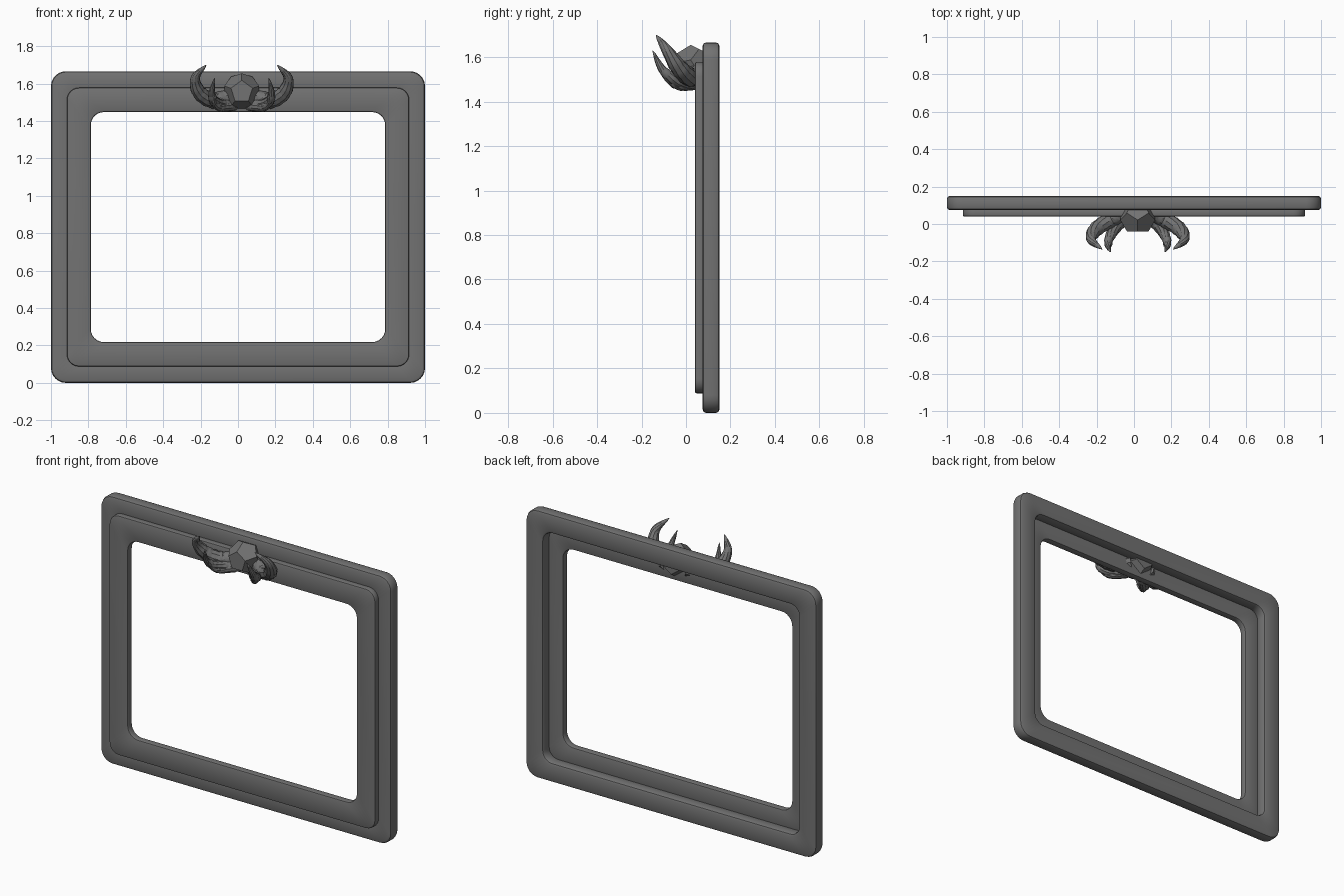
import bpy, bmesh, math
from mathutils import Vector, Matrix

if "Cube" in bpy.data.objects:
    bpy.data.objects.remove(bpy.data.objects["Cube"], do_unlink=True)

GREY = (0.17, 0.17, 0.17, 1)
mat = bpy.data.materials.new("dark grey")
mat.use_nodes = True
mat.diffuse_color = GREY
mat.node_tree.nodes["Principled BSDF"].inputs["Base Color"].default_value = GREY

MID_Z = 0.833      # height of the frame centre
GEM_X = 0.02       # centre line of the ornament


def finish(bm, name, smooth=None):
    bmesh.ops.recalc_face_normals(bm, faces=bm.faces)
    mesh = bpy.data.meshes.new(name)
    bm.to_mesh(mesh)
    bm.free()
    mesh.materials.append(mat)
    obj = bpy.data.objects.new(name, mesh)
    bpy.context.collection.objects.link(obj)
    if smooth:
        bpy.ops.object.select_all(action='DESELECT')
        obj.select_set(True)
        bpy.context.view_layer.objects.active = obj
        bpy.ops.object.shade_smooth_by_angle(angle=math.radians(smooth))
    return obj


def skin(bm, loops, closed):
    """Join equal vertex loops with quads."""
    rings = [[bm.verts.new(p) for p in loop] for loop in loops]
    pairs = list(zip(rings, rings[1:]))
    if closed:
        pairs.append((rings[-1], rings[0]))
    for a, b in pairs:
        for i in range(len(a)):
            j = (i + 1) % len(a)
            bm.faces.new((a[i], a[j], b[j], b[i]))
    return rings


def rounded_rect(hx, hz, r, y, steps=6):
    pts = []
    for k, (sx, sz) in enumerate(((1, 1), (-1, 1), (-1, -1), (1, -1))):
        for s in range(steps + 1):
            a = math.pi / 2 * (k + s / steps)
            pts.append(Vector((sx * (hx - r) + r * math.cos(a), y,
                               MID_Z + sz * (hz - r) + r * math.sin(a))))
    return pts


def frame(name, outer, inner, y0, y1, bevel):
    """Rectangular ring with softened edges; outer and inner are (hx, hz, r)."""
    def grow(rect, d):
        return rect[0] + d, rect[1] + d, rect[2] + d
    b, c = bevel, bevel * 0.3
    corner = ((0, b), (c, c), (b, 0))
    section = [(outer, -i, y0 + d) for i, d in corner]
    section += [(inner, i, y0 + d) for i, d in reversed(corner)]
    section += [(inner, i, y1 - d) for i, d in corner]
    section += [(outer, -i, y1 - d) for i, d in reversed(corner)]
    bm = bmesh.new()
    skin(bm, [rounded_rect(*grow(rect, g), y) for rect, g, y in section], True)
    return finish(bm, name, 40)


# Back frame with its wide recess, and the thinner front frame
frame("outer_frame", (1.0, MID_Z, 0.08), (0.88, 0.713, 0.06), 0.075, 0.15, 0.015)
frame("front_frame", (0.915, 0.745, 0.065), (0.787, 0.615, 0.07), 0.04, 0.085, 0.008)

# Twelve-sided gem: dual of an icosahedron, one face turned to the front
bm = bmesh.new()
bmesh.ops.create_icosphere(bm, subdivisions=1, radius=1)
corners = [f.calc_center_median().normalized() for f in bm.faces]
bm.free()
bm = bmesh.new()
for p in corners:
    bm.verts.new(p)
bmesh.ops.convex_hull(bm, input=bm.verts)
bmesh.ops.dissolve_limit(bm, angle_limit=0.05, verts=bm.verts, edges=bm.edges)
bm.faces.ensure_lookup_table()
face = bm.faces[0]
n = face.calc_center_median().normalized()
up = (face.verts[0].co - face.calc_center_median()).normalized()
turn = Matrix((-n.cross(up), -n, up)).to_4x4()
bmesh.ops.transform(bm, verts=bm.verts,
                    matrix=Matrix.Translation((GEM_X, 0.04, 1.557)) @ Matrix.Scale(0.1, 4) @ turn)
finish(bm, "gem")


def spline(points, t):
    """Catmull-Rom position along the points, t from 0 to 1."""
    p = [points[0] * 2 - points[1], *points, points[-1] * 2 - points[-2]]
    u = t * (len(points) - 1)
    i = min(int(u), len(points) - 2)
    u -= i
    a, b, c, d = p[i:i + 4]
    return 0.5 * (2 * b + (c - a) * u + (2 * a - 5 * b + 4 * c - d) * u ** 2
                  + (3 * b - a - 3 * c + d) * u ** 3)


def horn(name, path, radius, ridges, side, steps=28, sides=10):
    """Curved, ridged claw that tapers to a point."""
    pts = [Vector((GEM_X + side * x, y, z)) for x, y, z in path]
    loops = []
    for s in range(steps + 1):
        t = s / steps
        here = spline(pts, t)
        along = (spline(pts, min(t + 0.02, 1)) - spline(pts, max(t - 0.02, 0))).normalized()
        u = along.cross(Vector((0.3 * side, 1, 0))).normalized()
        v = along.cross(u)
        r = radius * (0.75 + 0.9 * t) * (1 - t) ** 0.8 + 0.001
        r *= 1 + 0.12 * (1 - (t * ridges) % 1) * (t < 0.65)
        loops.append([here + r * (u * math.cos(a) + v * math.sin(a))
                      for a in (2 * math.pi * k / sides for k in range(sides))])
    bm = bmesh.new()
    rings = skin(bm, loops, False)
    bm.faces.new(rings[0])
    bm.faces.new(rings[-1])
    finish(bm, name, 35)


# Pairs of horns either side of the gem
BIG = [(0.07, 0.06, 1.53), (0.15, 0.02, 1.51), (0.225, -0.03, 1.55),
       (0.248, -0.085, 1.63), (0.19, -0.135, 1.70)]
SMALL = [(0.06, 0.05, 1.49), (0.105, 0.0, 1.485), (0.145, -0.06, 1.505),
         (0.16, -0.11, 1.55), (0.145, -0.15, 1.63)]
LOW = [(0.04, 0.05, 1.48), (0.08, 0.01, 1.475), (0.12, -0.035, 1.475),
       (0.145, -0.08, 1.50), (0.14, -0.12, 1.545)]
for label, side in (("left", 1), ("right", -1)):
    horn("large_horn_" + label, BIG, 0.052, 9, side)
    horn("small_horn_" + label, SMALL, 0.036, 8, side)
    horn("low_horn_" + label, LOW, 0.03, 7, side)
